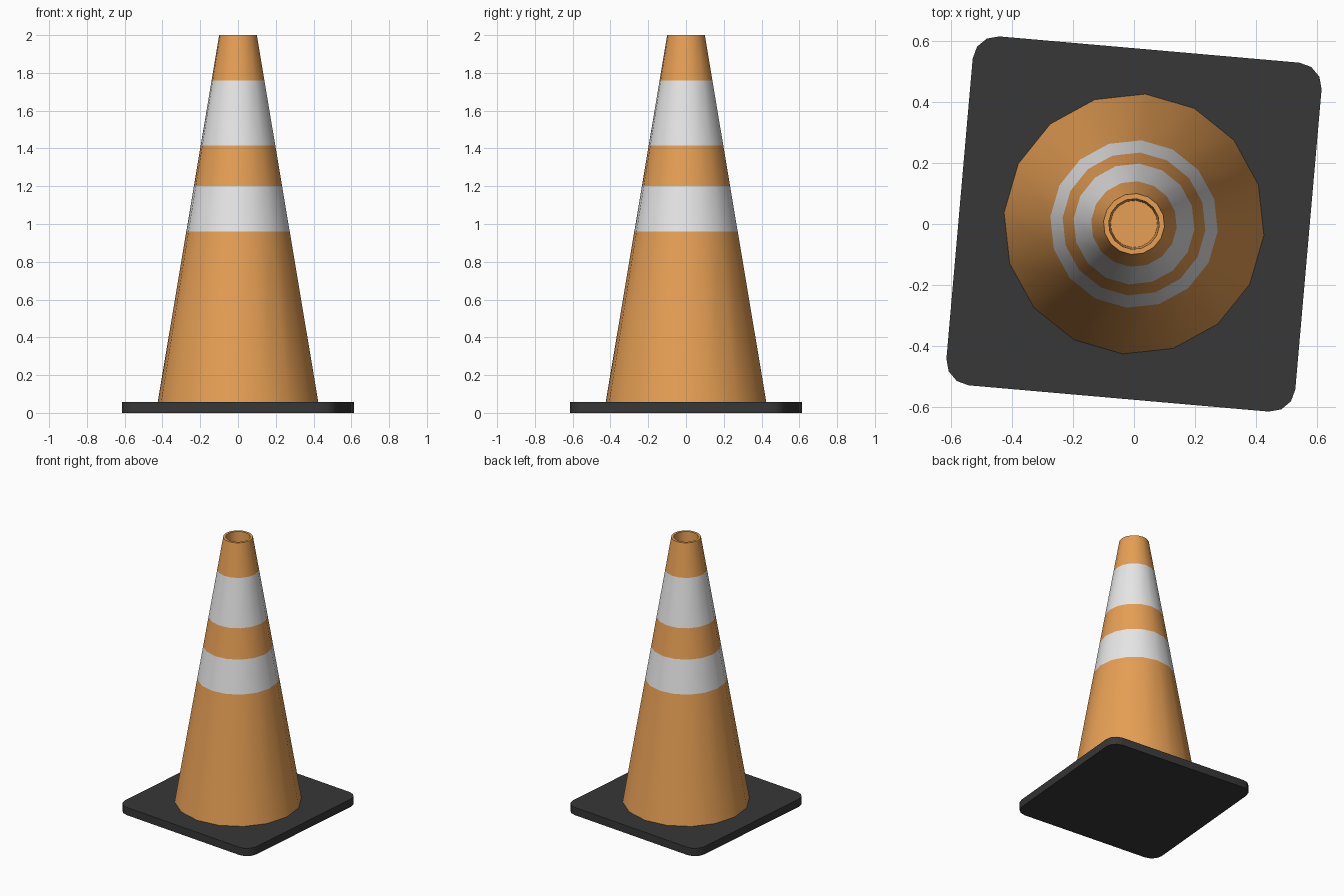
import bpy, bmesh, math

if "Cube" in bpy.data.objects:
    bpy.data.objects.remove(bpy.data.objects["Cube"])

TURN = math.radians(-5)
SIDES = 16


def material(name, rgb):
    m = bpy.data.materials.new(name)
    m.diffuse_color = (*rgb, 1)
    m.use_nodes = True
    m.node_tree.nodes["Principled BSDF"].inputs["Base Color"].default_value = m.diffuse_color
    return m


orange = material("orange_plastic", (0.8, 0.35, 0.09))
white = material("reflective_white", (0.8, 0.8, 0.8))
black = material("black_rubber", (0.038, 0.038, 0.038))


def finish(bm, name, mats):
    bmesh.ops.recalc_face_normals(bm, faces=bm.faces)
    me = bpy.data.meshes.new(name)
    bm.to_mesh(me)
    bm.free()
    for m in mats:
        me.materials.append(m)
    ob = bpy.data.objects.new(name, me)
    bpy.context.collection.objects.link(ob)
    bpy.context.view_layer.objects.active = ob
    ob.select_set(True)
    bpy.ops.object.shade_smooth_by_angle(angle=math.radians(35))
    ob.select_set(False)
    return ob


# Base plate: rounded square, turned slightly
HALF, R, THICK = 0.573, 0.08, 0.057
bm = bmesh.new()
ring = []
for q in range(4):
    mid = math.pi / 4 + q * math.pi / 2 + TURN
    cx = math.sqrt(2) * (HALF - R) * math.cos(mid)
    cy = math.sqrt(2) * (HALF - R) * math.sin(mid)
    for s in range(4):
        a = q * math.pi / 2 + s * math.pi / 6 + TURN
        ring.append(bm.verts.new((cx + R * math.cos(a), cy + R * math.sin(a), 0)))
face = bm.faces.new(ring)
up = bmesh.ops.extrude_face_region(bm, geom=[face], use_keep_orig=True)["geom"]
for v in up:
    if isinstance(v, bmesh.types.BMVert):
        v.co.z = THICK
finish(bm, "base_plate", [black])

# Cone body: (radius, height) profile with the bands and a recessed top
Z0, R0, R1 = 0.055, 0.427, 0.1
profile = [(R0 + (R1 - R0) * (z - Z0) / (2 - Z0), z)
           for z in (Z0, 0.96, 1.2, 1.415, 1.76, 2.0)]
profile += [(0.083, 2.0), (0.077, 1.86)]
bm = bmesh.new()
rings = [[bm.verts.new((r * math.cos(TURN + i * math.tau / SIDES),
                        r * math.sin(TURN + i * math.tau / SIDES), z))
          for i in range(SIDES)] for r, z in profile]
for k in range(len(rings) - 1):
    lo, hi = rings[k], rings[k + 1]
    for i in range(SIDES):
        j = (i + 1) % SIDES
        f = bm.faces.new((lo[i], lo[j], hi[j], hi[i]))
        f.material_index = 1 if k in (1, 3) else 0
bm.faces.new(rings[-1])  # floor of the recess
bm.faces.new(rings[0])   # underside
finish(bm, "cone_body", [orange, white])
